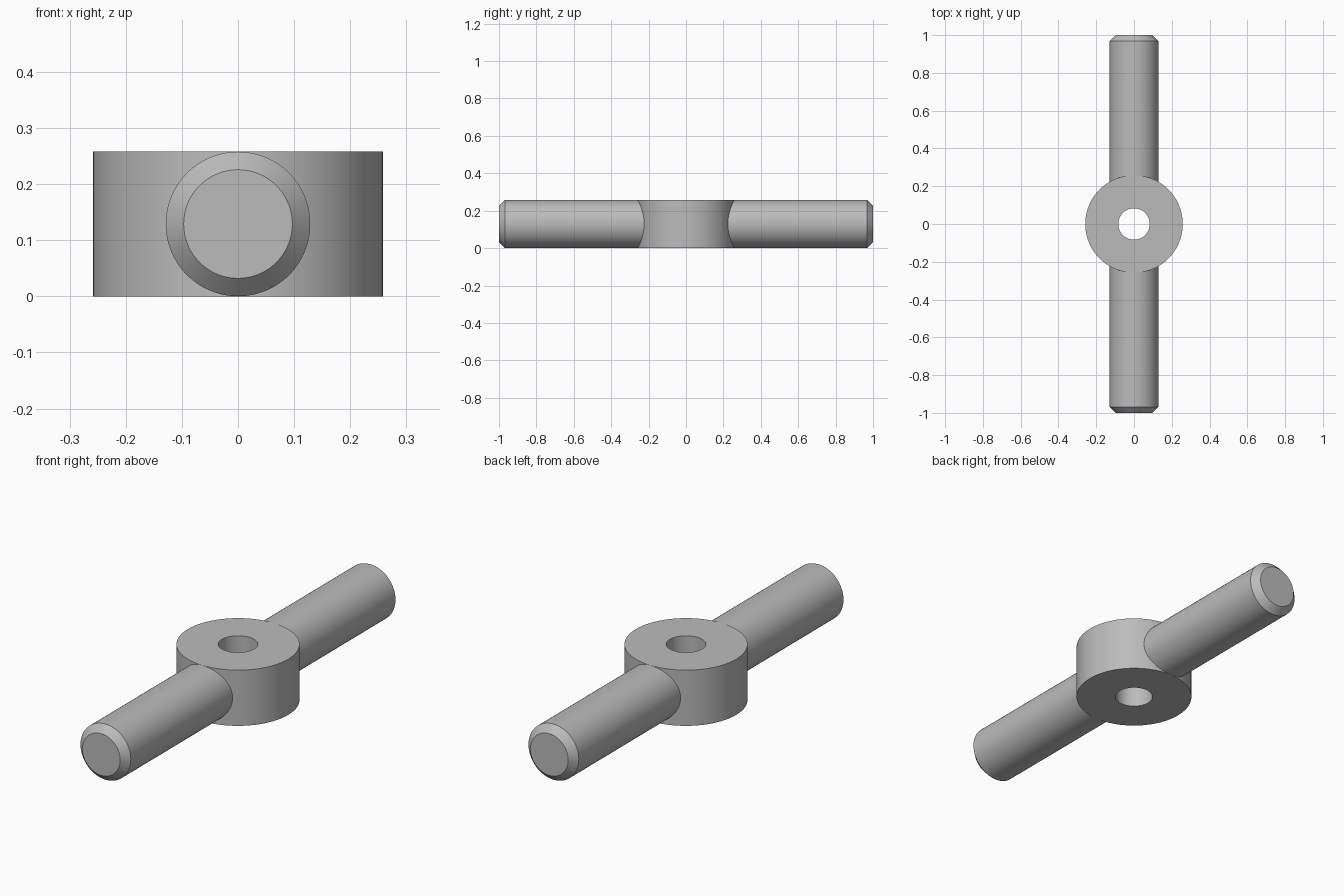
import bpy
import bmesh
import math
from mathutils import Matrix, Vector

cube = bpy.data.objects.get("Cube")
if cube:
    bpy.data.objects.remove(cube, do_unlink=True)

HUB_R = 0.258
HOLE_R = 0.083
HEIGHT = 0.258
ROD_R = 0.1288
CHAMFER = 0.032
ROD_START = 0.16   # buried inside the hub wall
SEGMENTS = 96

# Single plain grey finish
grey = bpy.data.materials.new("plain grey")
grey.use_nodes = True
colour = (0.5, 0.5, 0.5, 1)
grey.diffuse_color = colour
grey.node_tree.nodes["Principled BSDF"].inputs["Base Color"].default_value = colour


def lathe(name, profile, closed, matrix):
    """Spin an (r, z) profile around z, then place it with the matrix."""
    bm = bmesh.new()
    verts = [bm.verts.new((r, 0, z)) for r, z in profile]
    edges = [bm.edges.new(pair) for pair in zip(verts, verts[1:])]
    if closed:
        edges.append(bm.edges.new((verts[-1], verts[0])))
    bmesh.ops.spin(bm, geom=verts + edges, cent=Vector(), axis=(0, 0, 1),
                   angle=math.tau, steps=SEGMENTS, use_merge=True)
    bmesh.ops.remove_doubles(bm, verts=bm.verts, dist=1e-5)
    # Close the flat ends of solid parts
    rims = [e for e in bm.edges if e.is_boundary]
    if rims:
        bmesh.ops.holes_fill(bm, edges=rims, sides=0)
    bmesh.ops.transform(bm, matrix=matrix, verts=bm.verts)
    bmesh.ops.recalc_face_normals(bm, faces=bm.faces)
    mesh = bpy.data.meshes.new(name)
    bm.to_mesh(mesh)
    bm.free()
    mesh.materials.append(grey)
    obj = bpy.data.objects.new(name, mesh)
    bpy.context.collection.objects.link(obj)
    bpy.ops.object.select_all(action="DESELECT")
    obj.select_set(True)
    bpy.context.view_layer.objects.active = obj
    bpy.ops.object.shade_smooth_by_angle(angle=math.radians(30))
    return obj


# Hub with a vertical through hole
lathe("hub", [(HOLE_R, 0), (HUB_R, 0), (HUB_R, HEIGHT), (HOLE_R, HEIGHT)],
      True, Matrix.Identity(4))

# Two opposed rods with chamfered ends
rod = [(ROD_R, ROD_START), (ROD_R, 1 - CHAMFER), (ROD_R - CHAMFER, 1)]
for name, angle in (("front_rod", 90), ("back_rod", -90)):
    place = Matrix.Translation((0, 0, HEIGHT / 2)) @ Matrix.Rotation(math.radians(angle), 4, "X")
    lathe(name, rod, False, place)
